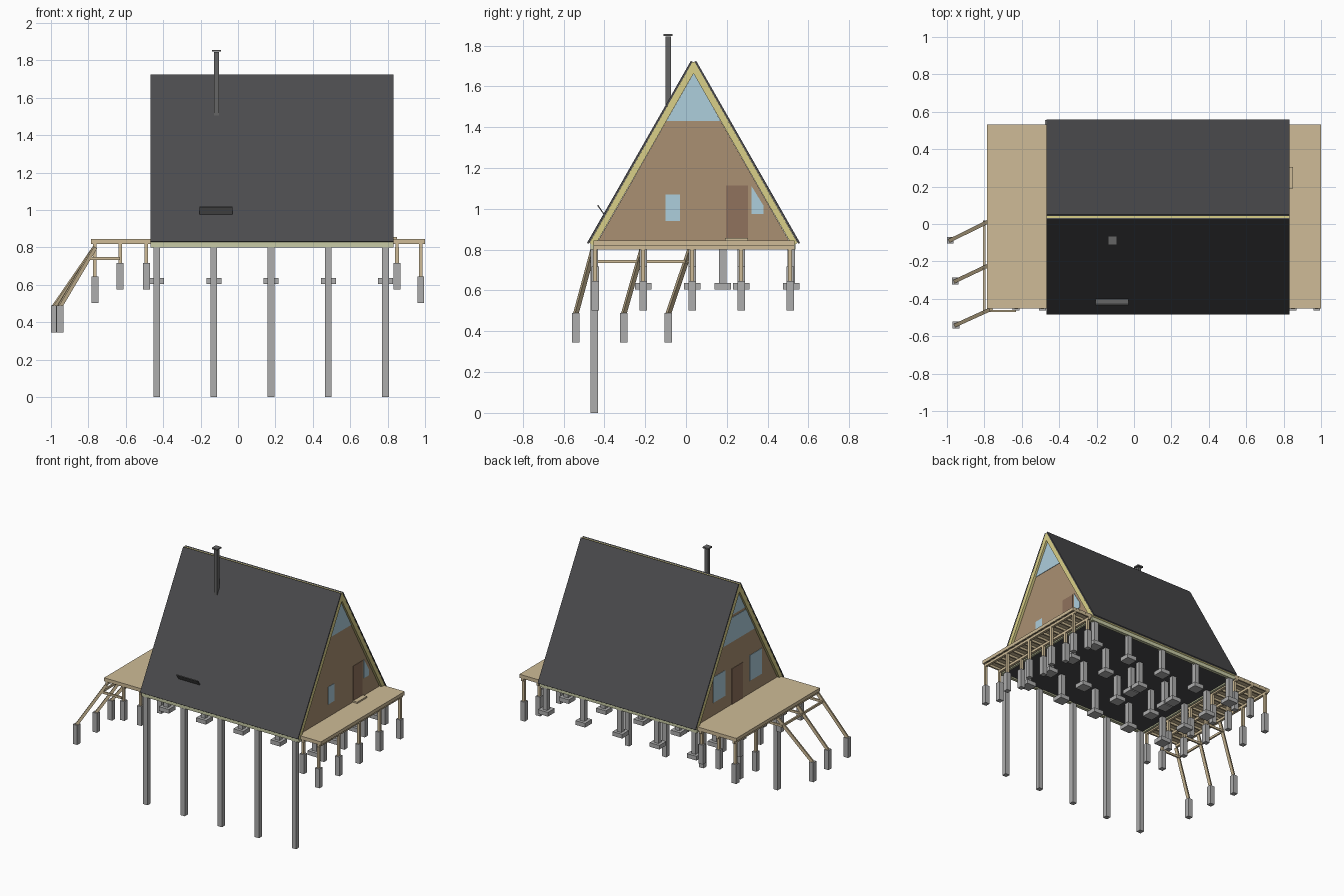
import bpy, bmesh
from mathutils import Vector

if "Cube" in bpy.data.objects:
    bpy.data.objects.remove(bpy.data.objects["Cube"])


def mat(name, r, g, b):
    m = bpy.data.materials.new(name)
    m.diffuse_color = (r, g, b, 1)
    m.use_nodes = True
    m.node_tree.nodes["Principled BSDF"].inputs["Base Color"].default_value = m.diffuse_color
    return m


DARK = mat("dark_roofing", 0.07, 0.07, 0.075)
METAL = mat("flue_metal", 0.13, 0.13, 0.13)
TIMBER = mat("light_timber", 0.62, 0.50, 0.31)
BARGE = mat("yellow_timber", 0.70, 0.63, 0.25)
RIM = mat("green_timber", 0.58, 0.60, 0.38)
WALL = mat("brown_cladding", 0.40, 0.28, 0.17)
DOOR = mat("door_wood", 0.28, 0.17, 0.11)
GLASS = mat("glass", 0.42, 0.62, 0.72)
CONC = mat("concrete", 0.42, 0.42, 0.42)


def finish(name, bm, m):
    bmesh.ops.recalc_face_normals(bm, faces=bm.faces)
    me = bpy.data.meshes.new(name)
    bm.to_mesh(me)
    bm.free()
    me.materials.append(m)
    ob = bpy.data.objects.new(name, me)
    bpy.context.collection.objects.link(ob)
    return ob


def extrude_x(name, profile, x0, x1, m):
    """Extrude a (y, z) outline along x."""
    bm = bmesh.new()
    a = [bm.verts.new((x0, y, z)) for y, z in profile]
    b = [bm.verts.new((x1, y, z)) for y, z in profile]
    bm.faces.new(a)
    bm.faces.new(b[::-1])
    n = len(a)
    for i in range(n):
        j = (i + 1) % n
        bm.faces.new((a[i], b[i], b[j], a[j]))
    return finish(name, bm, m)


def box(name, x0, x1, y0, y1, z0, z1, m):
    return extrude_x(name, [(y0, z0), (y1, z0), (y1, z1), (y0, z1)], x0, x1, m)


def column(name, x, y, w, z0, z1, m):
    h = w / 2
    return box(name, x - h, x + h, y - h, y + h, z0, z1, m)


def strut(name, p, q, w, m):
    p, q = Vector(p), Vector(q)
    bm = bmesh.new()
    bmesh.ops.create_cube(bm, size=1)
    bmesh.ops.scale(bm, vec=(w, w, (q - p).length), verts=bm.verts)
    ob = finish(name, bm, m)
    ob.location = (p + q) / 2
    ob.rotation_mode = 'QUATERNION'
    ob.rotation_quaternion = (q - p).to_track_quat('Z', 'Y')
    return ob


CY, X0, X1 = 0.037, -0.468, 0.831   # ridge line and roof ends
SLOPE, INNER = 1.752, 1.663         # roof pitch, inner apex height


def half(z):
    return (INNER - z) / SLOPE


# Roof: timber chevron with a dark sheet on each slope
right = [(CY + 0.005, 1.72), (CY + 0.51, 0.833), (CY + 0.484, 0.818)]
left = [(2 * CY - y, z) for y, z in right]
extrude_x("roof_frame", right + [(CY, INNER)] + left[::-1], X0, X1, BARGE)
for s, side in ((-1, "front"), (1, "back")):
    extrude_x(side + "_roof_sheet",
              [(CY + s * y, z) for y, z in
               [(0.013, 1.725), (0.522, 0.833), (0.514, 0.828), (0.005, 1.72)]],
              X0 - 0.001, X1 + 0.001, DARK)

# Gable walls
for side, a, b in (("right", 0.79, 0.812), ("left", -0.45, -0.428)):
    h = half(0.83)
    extrude_x(side + "_gable_wall",
              [(CY - h, 0.83), (CY + h, 0.83), (CY, INNER)], a, b, WALL)


def panel(name, s, profile, m):
    x = 0.812 if s > 0 else -0.45
    extrude_x(name, profile, x - 0.003, x + 0.003, m)


def rect(y0, y1, z0, z1):
    return [(y0, z0), (y1, z0), (y1, z1), (y0, z1)]


# Right gable openings
h = half(1.43)
panel("right_gable_glazing", 1, [(CY - h, 1.43), (CY + h, 1.43), (CY, INNER)], GLASS)
panel("right_window", 1, rect(-0.10, -0.03, 0.94, 1.07), GLASS)
panel("right_door", 1, rect(0.196, 0.304, 0.845, 1.113), DOOR)
panel("right_slanted_window", 1,
      [(0.32, 0.975), (0.38, 0.975), (0.38, 1.015), (0.32, 1.113)], GLASS)
box("door_step", 0.812, 0.85, 0.19, 0.305, 0.845, 0.856, TIMBER)

# Left gable openings
h, k, t = half(1.31), half(1.49), half(1.51)
panel("left_lower_glazing", -1,
      [(CY - h, 1.31), (CY + h, 1.31), (CY + k, 1.49), (CY - k, 1.49)], GLASS)
panel("left_upper_glazing", -1, [(CY - t, 1.51), (CY + t, 1.51), (CY, INNER)], GLASS)
panel("left_window_back", -1, rect(0.185, 0.325, 0.94, 1.13), GLASS)
panel("left_window_front", -1, rect(-0.245, -0.105, 0.94, 1.13), GLASS)
panel("left_door", -1, rect(-0.025, 0.105, 0.845, 1.11), DOOR)

# Chimney flue and roof vent flap
column("flue", -0.115, -0.088, 0.027, 1.50, 1.845, METAL)
column("flue_cap", -0.115, -0.088, 0.046, 1.847, 1.857, METAL)
extrude_x("vent_flap", [(-0.400, 0.975), (-0.406, 0.975), (-0.435, 1.015), (-0.429, 1.018)],
          -0.205, -0.03, METAL)

# House floor with timber rims
box("house_floor", X0 + 0.01, X1 - 0.01, -0.445, 0.515, 0.81, 0.836, DARK)
for i, y in enumerate((-0.455, 0.525)):
    box(f"floor_rim_{i}", X0, X1, y - 0.012, y + 0.012, 0.80, 0.83, RIM)
for i, x in enumerate((X0 + 0.008, X1 - 0.008)):
    box(f"end_rim_{i}", x - 0.008, x + 0.008, -0.443, 0.513, 0.80, 0.834, RIM)

# House piers: tall front row, short padded rows behind
PIER_X = [-0.435 + 0.306 * i for i in range(5)]
for i, x in enumerate(PIER_X):
    column(f"tall_pier_{i}", x, -0.45, 0.036, 0, 0.80, CONC)
    for j, y in enumerate((-0.21, 0.03, 0.27, 0.515)):
        column(f"pier_{i}_{j}", x, y, 0.036, 0.63, 0.81, CONC)
        column(f"pier_pad_{i}_{j}", x, y, 0.08, 0.605, 0.636, CONC)
for i in (1, 2):
    column(f"middle_pier_{i}", PIER_X[i], 0.18, 0.036, 0.63, 0.81, CONC)
    column(f"middle_pad_{i}", PIER_X[i], 0.18, 0.08, 0.605, 0.636, CONC)

# Decks: boards, joists, beams and posts on footings
ROWS = (-0.445, -0.21, 0.03, 0.27, 0.51)
for side, a, b, beams in (("left", -0.787, X0 + 0.02, (-0.765, -0.63, -0.49)),
                          ("right", X1 - 0.02, 1.0, (0.85, 0.977))):
    box(side + "_deck_boards", a, b, -0.452, 0.532, 0.835, 0.845, TIMBER)
    for i in range(16):
        y = -0.445 + i * 0.0647
        box(f"{side}_joist_{i}", a + 0.002, b, y - 0.006, y + 0.006, 0.818, 0.835, TIMBER)
    for e in (a, b - 0.01):
        box(side + "_deck_rim", e, e + 0.01, -0.452, 0.532, 0.82, 0.835, TIMBER)
    for i, x in enumerate(beams):
        box(f"{side}_beam_{i}", x - 0.009, x + 0.009, -0.452, 0.532, 0.80, 0.819, TIMBER)
        outer = x in (-0.765, 0.977)
        top = 0.645 if outer else 0.717
        for j, y in enumerate(ROWS):
            if x == -0.765 and j < 3:
                continue            # carried by the raking struts
            column(f"{side}_post_{i}_{j}", x, y, 0.019, top, 0.803, TIMBER)
            column(f"{side}_footing_{i}_{j}", x, y, 0.037, top - 0.143, top, CONC)

# Raking struts under the left deck with cross ties
for i, (y, fx, fy) in enumerate(((-0.455, -0.952, -0.54), (-0.215, -0.955, -0.305),
                                 (0.02, -0.982, -0.087))):
    strut(f"raking_strut_{i}", (-0.765, y, 0.80), (fx, fy, 0.485), 0.02, TIMBER)
    column(f"strut_footing_{i}", fx, fy, 0.036, 0.345, 0.49, CONC)
    box(f"strut_tie_{i}", -0.80, -0.63, y - 0.016, y - 0.004, 0.734, 0.75, TIMBER)
box("strut_cross_tie", -0.806, -0.794, -0.475, 0.02, 0.734, 0.75, TIMBER)
